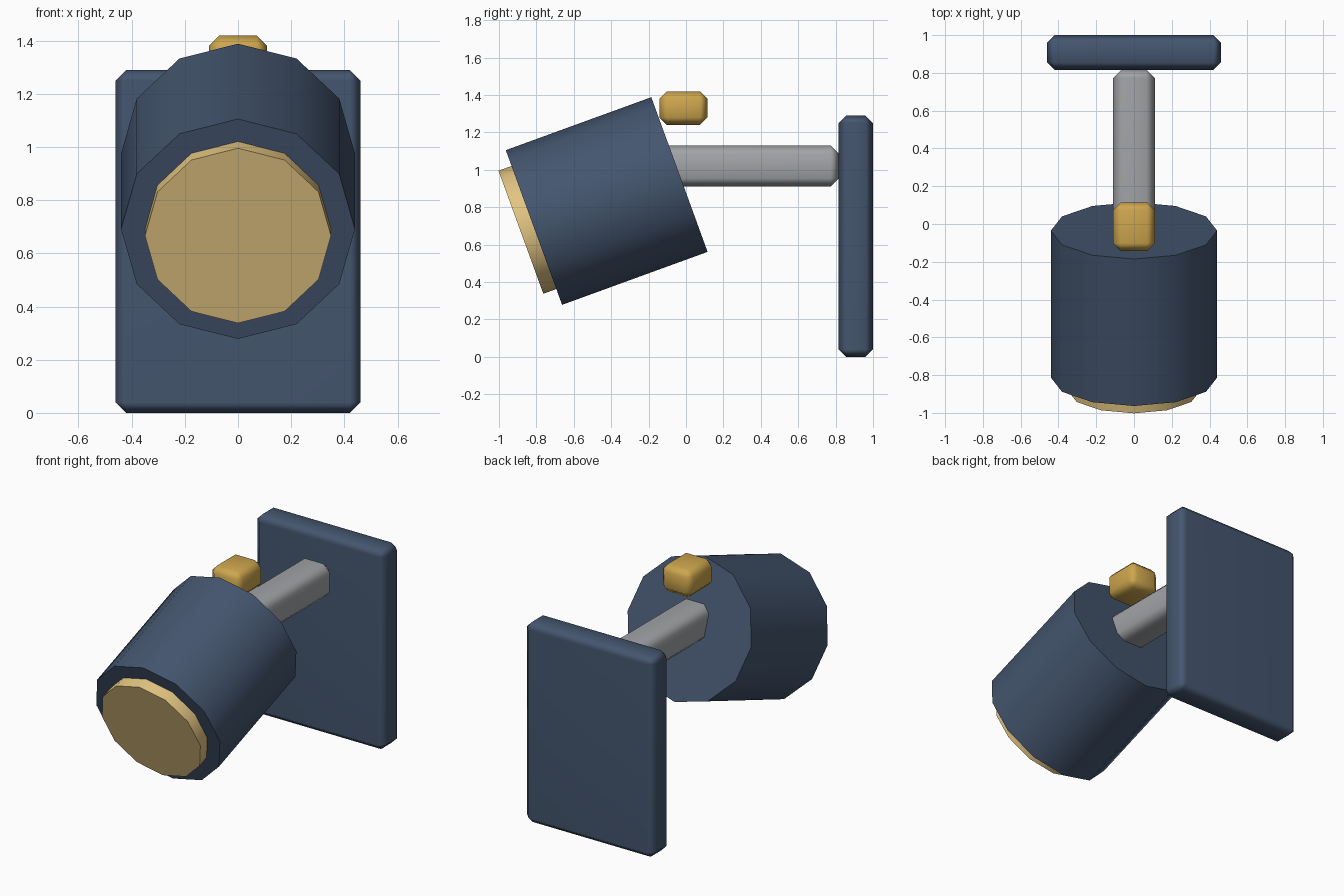
import bpy, math
from mathutils import Vector

if "Cube" in bpy.data.objects:
    bpy.data.objects.remove(bpy.data.objects["Cube"])


def material(name, rgb):
    m = bpy.data.materials.new(name)
    m.diffuse_color = (*rgb, 1)
    m.use_nodes = True
    m.node_tree.nodes["Principled BSDF"].inputs["Base Color"].default_value = m.diffuse_color
    return m


navy = material("navy_blue", (0.058, 0.092, 0.158))
grey = material("metal_grey", (0.36, 0.37, 0.385))
gold = material("knob_gold", (0.61, 0.38, 0.075))
cream = material("lens_cream", (0.76, 0.55, 0.22))


def finish(obj, name, mat, angle):
    obj.name = name
    obj.data.materials.append(mat)
    bpy.ops.object.shade_smooth_by_angle(angle=math.radians(angle))


def chamfered_box(name, lo, hi, bevel, mat):
    lo, hi = Vector(lo), Vector(hi)
    bpy.ops.mesh.primitive_cube_add(size=1, location=(lo + hi) / 2)
    obj = bpy.context.object
    obj.scale = hi - lo
    bpy.ops.object.transform_apply(location=False, rotation=False, scale=True)
    mod = obj.modifiers.new("chamfer", 'BEVEL')
    mod.width = bevel
    mod.segments = 1
    mod.limit_method = 'NONE'
    bpy.ops.object.modifier_apply(modifier=mod.name)
    finish(obj, name, mat, 60)
    # keep the broad faces flat, only the chamfers blend
    obj.modifiers.new("flat_faces", 'WEIGHTED_NORMAL').keep_sharp = True


TILT = math.radians(20)
FORWARD = Vector((0, -math.cos(TILT), -math.sin(TILT)))
HEAD_BACK = Vector((0, -0.035, 0.975))


def head_cylinder(name, radius, start, end, mat):
    # twelve-sided cylinder along the tilted lamp axis
    bpy.ops.mesh.primitive_cylinder_add(
        vertices=12, radius=radius, depth=end - start,
        location=HEAD_BACK + FORWARD * (start + end) / 2,
        rotation=(math.pi / 2 + TILT, 0, 0))
    finish(bpy.context.object, name, mat, 40)


# wall plate, arm and knob
chamfered_box("wall_plate", (-0.46, 0.815, 0), (0.46, 1.0, 1.29), 0.04, navy)
chamfered_box("arm", (-0.11, -0.2, 0.91), (0.11, 0.818, 1.13), 0.045, grey)
chamfered_box("adjustment_knob", (-0.11, -0.142, 1.24), (0.11, 0.115, 1.42), 0.04, gold)

# tilted lamp head and its lens
head_cylinder("lamp_head", 0.44, 0, 0.828, navy)
head_cylinder("lens", 0.35, 0.78, 0.902, cream)
